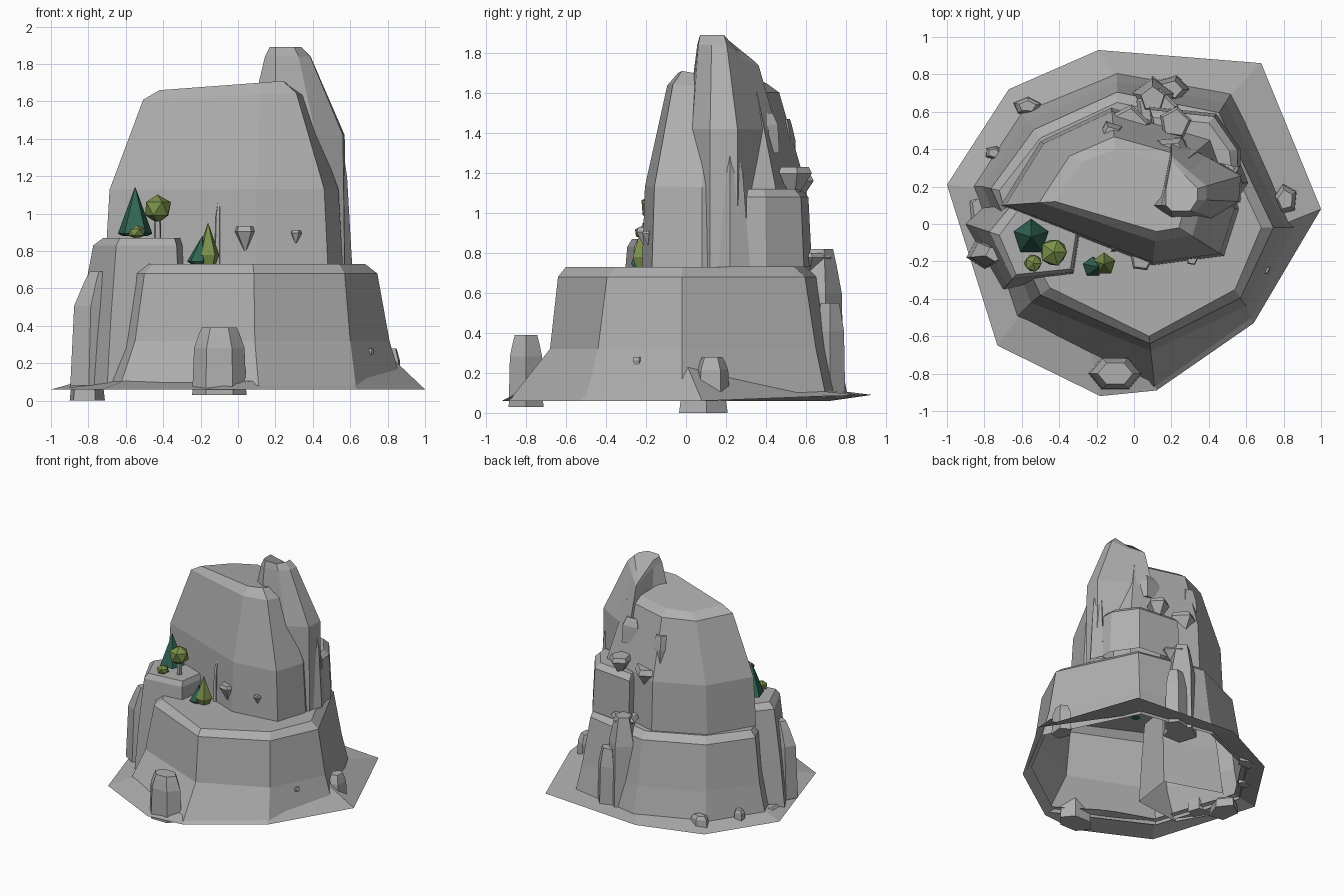
import bpy
import bmesh
import math
import random
from mathutils import Vector

random.seed(4)
default_cube = bpy.data.objects.get("Cube")
if default_cube:
    bpy.data.objects.remove(default_cube, do_unlink=True)


def make_material(name, red, green, blue):
    material = bpy.data.materials.new(name)
    material.use_nodes = True
    color = (red, green, blue, 1)
    material.diffuse_color = color
    shader = next(n for n in material.node_tree.nodes if n.type == "BSDF_PRINCIPLED")
    shader.inputs["Base Color"].default_value = color
    shader.inputs["Roughness"].default_value = 0.9
    return material


stone = make_material("stone grey", 0.43, 0.43, 0.43)
pine_green = make_material("pine green", 0.03, 0.13, 0.09)
olive_green = make_material("olive green", 0.2, 0.28, 0.07)


def finish(name, bm, material):
    mesh = bpy.data.meshes.new(name)
    bm.to_mesh(mesh)
    bm.free()
    mesh.materials.append(material)
    obj = bpy.data.objects.new(name, mesh)
    bpy.context.collection.objects.link(obj)
    return obj


def loft(name, foot, crest, profile, cap=True, floor=False, material=stone):
    """Skin rings that blend from foot to crest; a third coordinate shifts height."""
    bm = bmesh.new()
    rings = []
    for blend, height in profile:
        ring = []
        for low, high in zip(foot, crest):
            point = Vector(low).to_3d().lerp(Vector(high).to_3d(), blend)
            ring.append(bm.verts.new((point.x, point.y, height + point.z)))
        rings.append(ring)
    count = len(foot)
    for lower, upper in zip(rings, rings[1:]):
        for i in range(count):
            j = (i + 1) % count
            bm.faces.new((lower[i], lower[j], upper[j], upper[i]))
    if cap:
        bm.faces.new(rings[-1])
    if floor:
        bm.faces.new(rings[0][::-1])
    return finish(name, bm, material)


def outline(x, y, rx, ry, sides, turn):
    angles = [math.radians(turn) + math.tau * i / sides for i in range(sides)]
    return [(x + rx * math.cos(a), y + ry * math.sin(a)) for a in angles]


def boulder(name, x, y, low, high, rx, ry, sides=5, turn=20, taper=0.6, lean=(0, 0)):
    """Prism that leans and narrows to a chamfered top."""
    foot = outline(x, y, rx, ry, sides, turn)
    crest = outline(x + lean[0], y + lean[1], rx * taper, ry * taper, sides, turn)
    span = high - low
    profile = [(0, low), (0.2, low + span * 0.7), (0.7, high - span * 0.1), (1, high)]
    return loft(name, foot, crest, profile, floor=True)


def chip(name, x, y, high, radius, depth):
    """Small stone with a flat top and a point underneath."""
    foot = outline(x, y, radius * 0.1, radius * 0.1, 5, 10)
    crest = outline(x, y, radius, radius, 5, 10)
    profile = [(0, high - depth), (1, high - depth * 0.2), (0.8, high)]
    return loft(name, foot, crest, profile, floor=True)


def conifer(name, x, y, low, high, radius, material, belly=0.0, lean=0.0):
    """Five sided cone, widest at the belly height."""
    wide = outline(x, y, radius, radius, 5, 18)
    tip = outline(x + lean, y, radius * 0.02, radius * 0.02, 5, 18)
    profile = [(0.3, low), (0, low + (high - low) * belly), (1, high)]
    return loft(name, wide, tip, profile, floor=True, material=material)


def bush(name, x, y, z, radius, squash):
    bm = bmesh.new()
    bmesh.ops.create_icosphere(bm, subdivisions=1, radius=radius)
    for v in bm.verts:
        v.co *= random.uniform(0.92, 1.08)
        v.co = Vector((x, y, z)) + v.co * Vector((1, 1, squash))
    return finish(name, bm, olive_green)


# Lower tier: flared foot, steeper wall, and a shelf left open under the hollow tower
tier_foot = [(.11, -.87), (.63, -.5), (.88, -.02), (.52, .7),
             (-.09, .81), (-.6, .6), (-.86, .2), (-.63, -.5)]
tier_waist = [(.09, -.68), (.6, -.44), (.81, -.02), (.49, .65),
              (-.09, .76), (-.57, .55), (-.81, .2), (-.55, -.42)]
tier_crest = [(.08, -.6), (.54, -.35), (.68, -.02), (.42, .54),
              (-.09, .65), (-.5, .46), (-.72, .18), (-.45, -.34)]
shelf_hole = [(.1, -.21), (.47, -.16), (.55, .08), (.41, .45),
              (-.12, .61), (-.49, .43), (-.7, .1), (-.3, -.06)]
loft("tier_flare", tier_foot, tier_waist, [(0, .08), (1, .32)], cap=False)
loft("lower_tier", tier_waist, tier_crest, [(0, .32), (.5, .68), (1, .73)], cap=False)
loft("tier_shelf", tier_crest, shelf_hole, [(0, .73), (1, .73)], cap=False)

# Ground skirt
skirt_rim = [(.12, -.89), (.64, -.53), (1, .08), (.68, .86, .03), (-.19, .93, .03),
             (-.67, .72), (-1, .21), (-.73, -.65), (-.18, -.92)]
skirt_inner = [(x * 0.95, y * 0.95) for x, y in tier_foot] + [(-.25, -.6)]
skirt_inner[2] = (.8, .0, .14)
loft("ground_skirt", skirt_rim, skirt_inner, [(0, .06), (1, .11)], cap=False)

# Main tower, its top sloping down to the left and the back
tower_foot = [(-.71, .1), (.1, -.22), (.48, -.17), (.56, .08),
              (.42, .46), (-.12, .62), (-.5, .44)]
tower_crest = [(-.42, .12, -.03), (.12, -.04, .01), (.24, -.02, .02), (.27, .09),
               (.24, .31, -.04), (-.1, .4, -.04), (-.28, .33, -.05)]
loft("main_tower", tower_foot, tower_crest,
     [(0, .73), (.08, 1.13), (.7, 1.63), (1, 1.69)])

# Peak rising behind the tower, with a lower rear ridge
peak_foot = [(.04, .1), (.2, .0), (.42, .03), (.57, .12),
             (.58, .26), (.4, .36), (.2, .46), (.15, .22)]
peak_crest = [(.17, .1), (.2, .07), (.3, .07), (.34, .13),
              (.34, .19), (.27, .26, -.08), (.2, .34, -.13), (.17, .18)]
loft("rear_peak", peak_foot, peak_crest,
     [(0, .73), (.04, 1.42), (.8, 1.84), (1, 1.89)])

# Left ledge column that carries the trees
ledge_foot = [(-.9, 0), (-.7, -.35), (-.3, -.3), (-.25, .05), (-.7, .2)]
ledge_crest = [(-.72, -.06), (-.63, -.27), (-.34, -.24), (-.31, -.05), (-.6, .1)]
loft("left_ledge", ledge_foot, ledge_crest,
     [(0, .07), (.3, .45), (.7, .83), (1, .87)])

# Step block and spur on the rear right of the tower
step_foot = [(.57, .3), (.57, .4), (.44, .59), (.08, .63), (.1, .4)]
step_crest = [(.52, .31), (.51, .39), (.4, .54), (.1, .57), (.14, .4)]
loft("rear_step", step_foot, step_crest, [(0, .73), (.3, 1.08), (1, 1.12)])
spur_foot = [(.55, .13), (.61, .22), (.57, .32), (.45, .22)]
spur_crest = [(.53, .21), (.55, .22), (.53, .24), (.5, .22)]
loft("side_spur", spur_foot, spur_crest, [(0, .73), (.45, 1.2), (1, 1.42)])

# Rocks on the back of the tower and tier
boulder("back_pillar", -.12, .47, 1.12, 1.47, .08, .09, turn=40)
boulder("back_shelf", .2, .38, 1.3, 1.5, .12, .1, turn=60)
chip("back_overhang", -.03, .52, 1.2, .12, .2)
chip("corner_overhang", .22, .54, 1.23, .09, .16)
boulder("back_column", .1, .66, .08, .82, .13, .13, turn=90, taper=.5, lean=(0, .01))
boulder("back_foot_rock", .2, .72, .08, .55, .1, .08, turn=0)
chip("back_plate", .12, .61, .8, .12, .12)

# Loose rocks around the base
boulder("front_rock", -.1, -.8, .03, .39, .145, .1, sides=6, turn=0, taper=.65)
boulder("left_slab", -.79, -.16, .08, .69, .11, .08, turn=50, taper=.5, lean=(.05, 0))
boulder("left_sunken_rock", -.81, .08, 0, .1, .1, .13, turn=10)
boulder("right_rock", .81, .13, .06, .28, .07, .09, turn=30)
boulder("rear_left_rock", -.57, .63, .08, .16, .08, .05, turn=15)
boulder("far_left_rock", -.75, .38, .08, .16, .05, .04, turn=70)

# Chips stuck in the walls, and a thin sliver on the tower front
chip("front_chip", .04, -.19, .93, .065, .13)
chip("small_front_chip", .31, -.19, .91, .032, .07)
chip("right_chip", .7, -.24, .28, .03, .09)
boulder("front_sliver", -.11, -.11, .72, 1.09, .02, .05, taper=.2, lean=(.01, 0))

# Trees on the ledge
conifer("ledge_pine", -.55, -.07, .88, 1.14, .097, pine_green, belly=.05)
boulder("bush_trunk", -.43, -.15, .86, .98, .02, .02, taper=.8)
bush("ledge_tree_crown", -.43, -.15, 1.025, .08, 1.0)
bush("ledge_shrub", -.54, -.21, .9, .05, .75)

# Trees at the tower foot
conifer("foot_olive_tree", -.16, -.215, .73, .95, .063, olive_green, belly=.22)
conifer("foot_pine", -.22, -.23, .73, .88, .055, pine_green, belly=.1, lean=.03)
